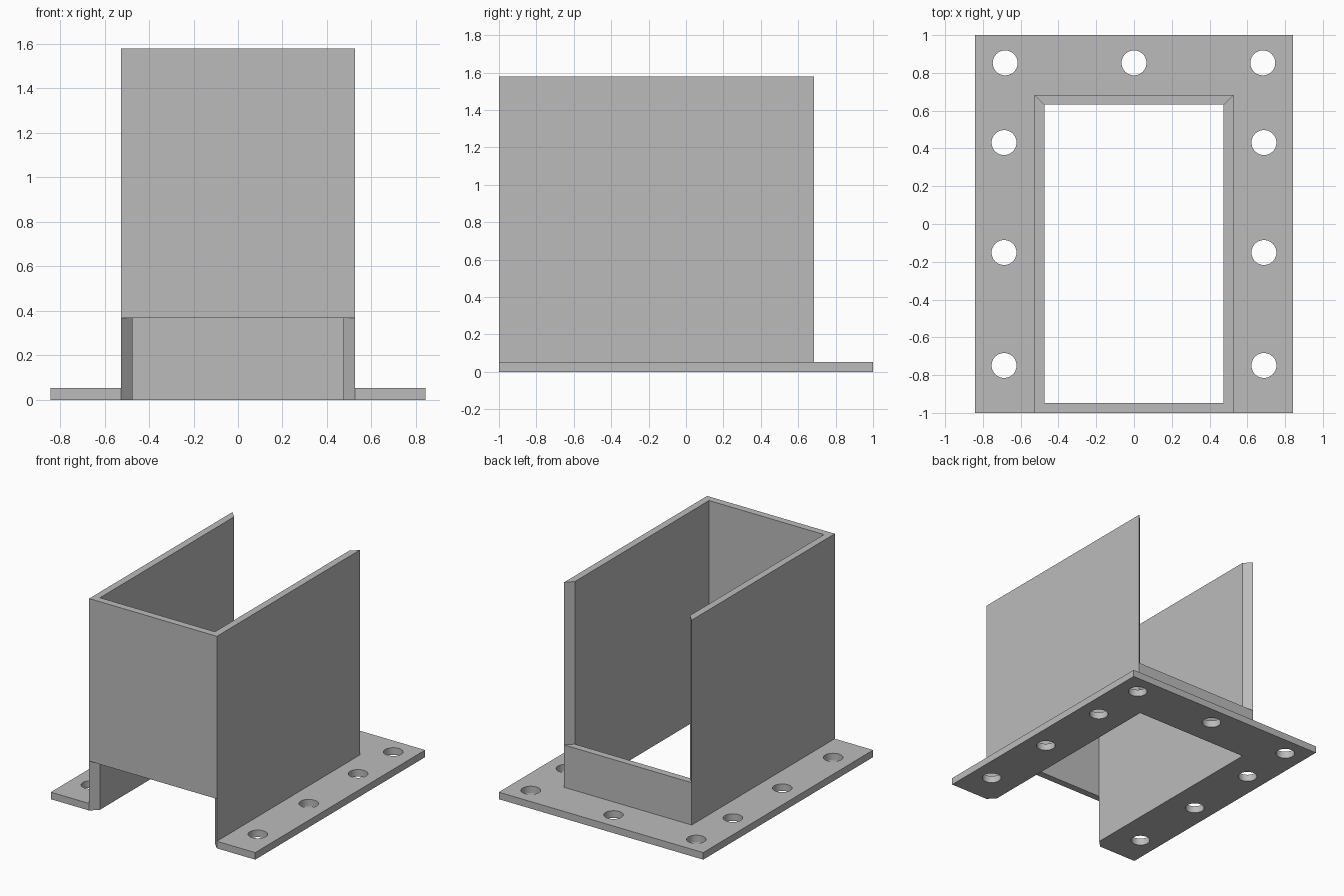
import bpy
import bmesh
from math import cos, sin, tau

cube = bpy.data.objects.get("Cube")
if cube:
    bpy.data.objects.remove(cube, do_unlink=True)

# Main dimensions
T = 0.0526                  # sheet thickness
HALF_W = 0.526              # outer half width of the box
FRONT, BACK = -1.0, 0.684   # outer faces of the box
HEIGHT = 1.579
LIP = 0.368                 # height where the front opens and the back wall ends
PLATE_W = 0.842
HOLE_R = 0.066

grey = bpy.data.materials.new("light_grey")
grey.use_nodes = True
GREY = (0.5, 0.5, 0.5, 1)
grey.diffuse_color = GREY
grey.node_tree.nodes["Principled BSDF"].inputs["Base Color"].default_value = GREY


def extruded(name, loops, z0, z1):
    """Fill flat outlines (the later ones are holes) and extrude them upward."""
    bm = bmesh.new()
    edges = []
    for loop in loops:
        verts = [bm.verts.new((x, y, z0)) for x, y in loop]
        edges += [bm.edges.new((a, b)) for a, b in zip(verts, verts[1:] + verts[:1])]
    if len(loops) == 1:
        bm.faces.new(verts)
    else:
        bmesh.ops.triangle_fill(bm, edges=edges, use_beauty=True)
    result = bmesh.ops.extrude_face_region(bm, geom=bm.faces[:], use_keep_orig=True)
    top = [v for v in result["geom"] if isinstance(v, bmesh.types.BMVert)]
    bmesh.ops.translate(bm, verts=top, vec=(0, 0, z1 - z0))
    bmesh.ops.recalc_face_normals(bm, faces=bm.faces[:])
    mesh = bpy.data.meshes.new(name)
    bm.to_mesh(mesh)
    bm.free()
    mesh.materials.append(grey)
    obj = bpy.data.objects.new(name, mesh)
    bpy.context.collection.objects.link(obj)
    return obj


def circle(cx, cy, r, n=48):
    return [(cx + r * cos(tau * i / n), cy + r * sin(tau * i / n)) for i in range(n)]


# U-shaped flange with bolt holes
half = [(HALF_W, BACK), (HALF_W, FRONT), (PLATE_W, FRONT), (PLATE_W, 1)]
outline = half + [(-x, y) for x, y in reversed(half)]
holes = [circle(0, 0.853, HOLE_R)]
for side in (-1, 1):
    holes.append(circle(side * 0.682, 0.853, HOLE_R))
    holes += [circle(side * 0.688, y, HOLE_R) for y in (0.431, -0.151, -0.749)]
flange = extruded("base_flange", [outline] + holes, 0, T)
bpy.ops.object.select_all(action='DESELECT')
flange.select_set(True)
bpy.context.view_layer.objects.active = flange
bpy.ops.object.shade_smooth_by_angle()

# Side walls with mitred ends
for side, name in ((1, "left_wall"), (-1, "right_wall")):
    outer, inner = side * HALF_W, side * (HALF_W - T)
    extruded(name, [[(outer, FRONT), (outer, BACK),
                     (inner, BACK - T), (inner, FRONT + T)]], 0, HEIGHT)


# End walls, mitred into the sides
def end_wall(name, y_outer, y_inner, z0, z1):
    w = HALF_W - T
    extruded(name, [[(-HALF_W, y_outer), (HALF_W, y_outer),
                     (w, y_inner), (-w, y_inner)]], z0, z1)


end_wall("front_upper_wall", FRONT, FRONT + T, LIP, HEIGHT)
end_wall("back_lower_wall", BACK, BACK - T, 0, LIP)
